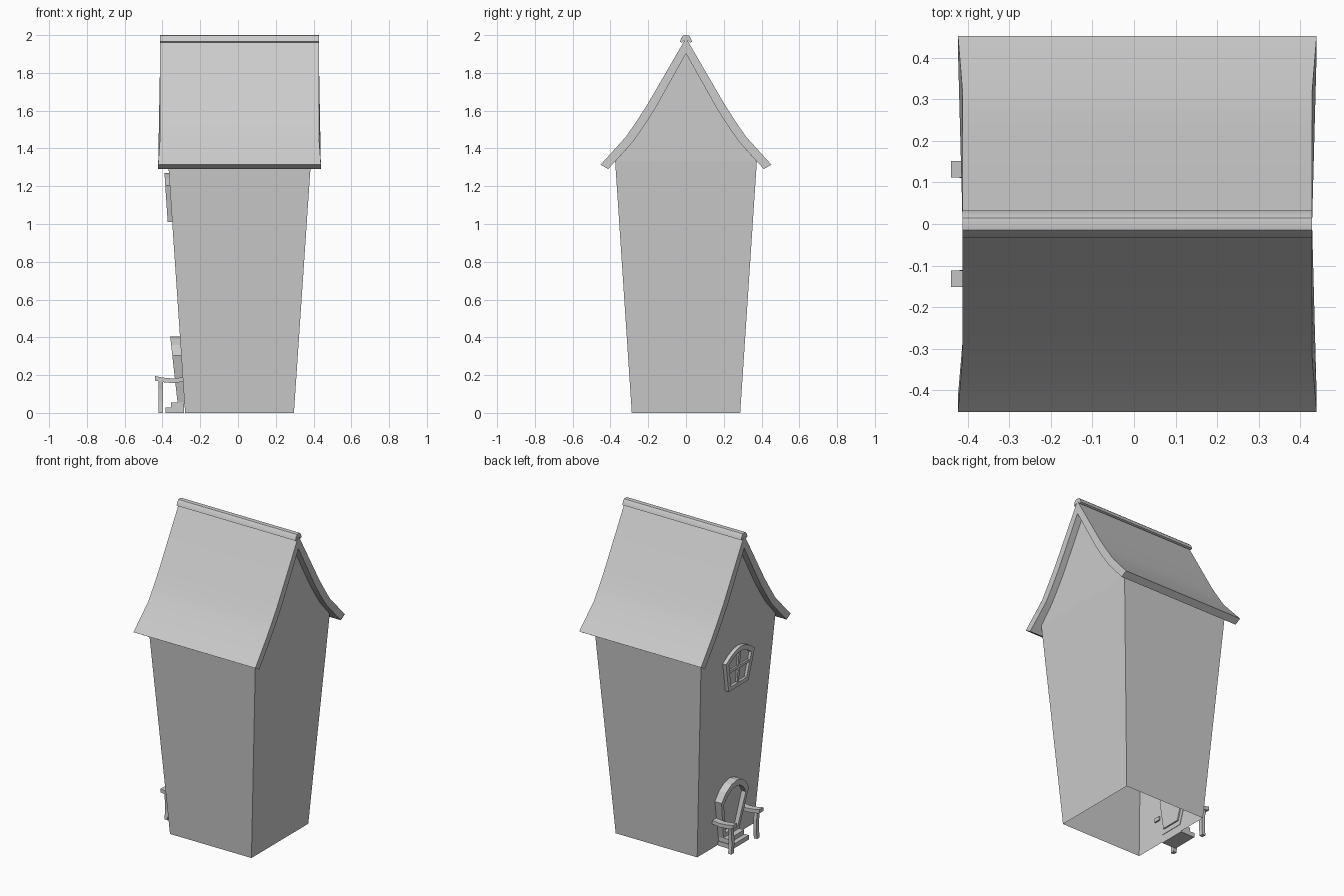
import bpy, bmesh

if "Cube" in bpy.data.objects:
    bpy.data.objects.remove(bpy.data.objects["Cube"])

CX = 0.008  # the house body sits slightly off centre in x


def loft(name, loops, caps=True, cyclic=False, smooth=False):
    """Join equal-length point loops with quads; optionally cap or close the chain."""
    bm = bmesh.new()
    rings = [[bm.verts.new(p) for p in loop] for loop in loops]
    n = len(rings[0])
    pairs = list(zip(rings, rings[1:]))
    if cyclic:
        pairs.append((rings[-1], rings[0]))
    for a, b in pairs:
        for i in range(n):
            j = (i + 1) % n
            bm.faces.new((a[i], a[j], b[j], b[i]))
    if caps and not cyclic:
        bm.faces.new(rings[0][::-1])
        bm.faces.new(rings[-1])
    bmesh.ops.recalc_face_normals(bm, faces=bm.faces)
    me = bpy.data.meshes.new(name)
    bm.to_mesh(me)
    bm.free()
    ob = bpy.data.objects.new(name, me)
    bpy.context.collection.objects.link(ob)
    if smooth:
        bpy.context.view_layer.objects.active = ob
        ob.select_set(True)
        bpy.ops.object.shade_smooth_by_angle(angle=0.6)
        ob.select_set(False)
    return ob


def box(name, x0, x1, y0, y1, z0, z1):
    r = [(x0, y0), (x1, y0), (x1, y1), (x0, y1)]
    return loft(name, [[(x, y, z) for x, y in r] for z in (z0, z1)])


def mirror(half):
    """Half profile starting on the centre line -> full profile."""
    return [(-y, z) for y, z in half[:0:-1]] + half


# Roof profiles (y, z) from ridge to eave
outer = [(0, 1.985), (0.205, 1.632), (0.26, 1.547), (0.317, 1.463), (0.452, 1.314)]
inner = [(0, 1.902), (0.165, 1.608), (0.221, 1.521), (0.281, 1.435), (0.412, 1.291)]


# Walls: tapered shell, open underneath
def rect(hx, hy, z):
    return [(CX - hx, -hy, z), (CX + hx, -hy, z), (CX + hx, hy, z), (CX - hx, hy, z)]


loft("walls", [rect(0.288, 0.287, 0), rect(0.378, 0.375, 1.331)], caps=False)

# Gable ends under the roof
gable = mirror(inner[:4] + [(0.375, 1.331)])
bm = bmesh.new()
for s in (-1, 1):
    f = bm.faces.new([bm.verts.new((CX + s * 0.378, y, z)) for y, z in gable])
    f.normal_update()
    if f.normal.x * s < 0:
        f.normal_flip()
me = bpy.data.meshes.new("gables")
bm.to_mesh(me)
bm.free()
bpy.context.collection.objects.link(bpy.data.objects.new("gables", me))

# Curved roof, flaring outward at the eaves
section = mirror(outer) + mirror(inner)[::-1]
loft("roof", [[(CX + s * (0.431 if abs(y) > 0.4 else 0.42), y, z) for y, z in section]
              for s in (-1, 1)], smooth=True)

# Ridge cap
cap = mirror([(0, 2.0), (0.014, 1.998), (0.024, 1.987), (0.032, 1.965)]) + \
    mirror([(0, 1.975), (0.008, 1.974), (0.014, 1.968), (0.02, 1.96)])[::-1]
loft("ridge_cap", [[(CX + s * 0.42, y, z) for y, z in cap] for s in (-1, 1)], smooth=True)


# Openings on the -x wall
def wall_x(z):
    return -0.28 - 0.0665 * z


def on_wall(pts, depth, lean=0.0):
    return [(wall_x(z) - depth - lean * z, y, z) for y, z in pts]


def inset(pts, k, zc):
    return [(y * k, zc + (z - zc) * k) for y, z in pts]


def opening(name, half, k, zc, depth, lean, back):
    out = mirror(half)
    inn = inset(out, k, zc)
    loft(name + "_frame", [on_wall(out, -0.003), on_wall(out, depth, lean),
                           on_wall(inn, depth, lean), on_wall(inn, -0.003)], cyclic=True)
    loft(name + "_panel", [on_wall(inn, back), on_wall(inn, depth * 0.3, lean * 0.5)])


win = [(0, 1.27), (0.045, 1.262), (0.095, 1.24), (0.145, 1.205), (0.1, 1.01)]
opening("window", win, 0.78, 1.13, 0.025, 0, 0.0)
for name, bar in (("window_bar_vertical", [(-0.009, 1.03), (0.009, 1.03), (0.009, 1.25), (-0.009, 1.25)]),
                  ("window_bar_horizontal", [(-0.105, 1.125), (0.105, 1.125), (0.108, 1.143), (-0.108, 1.143)])):
    loft(name, [on_wall(bar, 0), on_wall(bar, 0.019)])

door = [(0, 0.405), (0.05, 0.395), (0.1, 0.36), (0.138, 0.305), (0.078, 0.05)]
opening("door", door, 0.8, 0.21, 0.034, 0.045, -0.012)

# Steps
box("lower_step", -0.385, -0.285, -0.085, 0.085, 0.0, 0.028)
box("upper_step", -0.355, -0.285, -0.08, 0.08, 0.028, 0.056)

# Handrails and bowed posts on both sides of the steps
rail = [(-0.44, 0.195), (-0.40, 0.187), (-0.345, 0.182), (-0.282, 0.19),
        (-0.282, 0.166), (-0.345, 0.158), (-0.40, 0.163), (-0.44, 0.171)]
for side, s in (("left", 1), ("right", -1)):
    loft(side + "_handrail", [[(x, s * y, z) for x, z in rail] for y in (0.112, 0.152)])
    loft(side + "_post", [[(x, s * (y + dy), z) for x, dy in
                           ((-0.42, -0.013), (-0.398, -0.013), (-0.398, 0.013), (-0.42, 0.013))]
                          for z, y in ((0, 0.13), (0.06, 0.124), (0.12, 0.126), (0.17, 0.133))])
